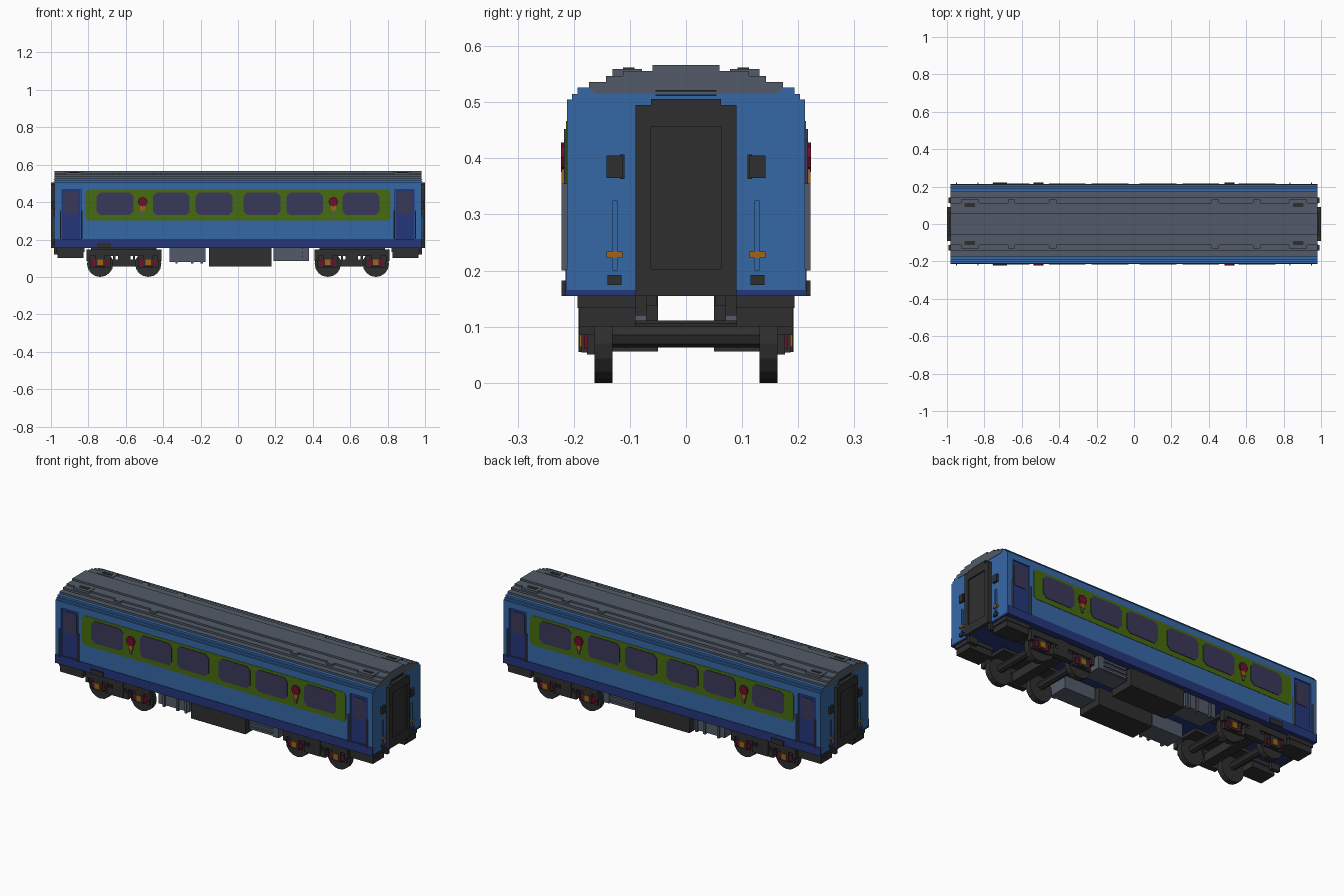
import bpy, bmesh, math
from mathutils import Matrix, Vector

cube = bpy.data.objects.get("Cube")
if cube:
    bpy.data.objects.remove(cube, do_unlink=True)


def material(name, rgb):
    lin = [(c / 255 / 12.92) if c < 11 else ((c / 255 + 0.055) / 1.055) ** 2.4 for c in rgb]
    m = bpy.data.materials.new(name)
    m.use_nodes = True
    m.diffuse_color = (*lin, 1)
    m.node_tree.nodes["Principled BSDF"].inputs["Base Color"].default_value = (*lin, 1)
    return m


BLUE = material("coach blue", (54, 104, 166))
NAVY = material("navy", (36, 54, 122))
GREY = material("roof grey", (82, 91, 104))
DARK = material("charcoal", (47, 47, 47))
GREEN = material("window band green", (70, 108, 16))
GLASS = material("tinted glass", (58, 56, 90))
RED = material("dark red", (112, 14, 42))
ORANGE = material("amber", (165, 98, 24))


def finish(name, bm, mat):
    bmesh.ops.recalc_face_normals(bm, faces=bm.faces)
    me = bpy.data.meshes.new(name)
    bm.to_mesh(me)
    bm.free()
    me.materials.append(mat)
    ob = bpy.data.objects.new(name, me)
    bpy.context.collection.objects.link(ob)
    return ob


def boxes(name, mat, items, mx=False, my=False):
    """Boxes given as (x0, x1, y0, y1, z0, z1), optionally mirrored in x and y."""
    bm = bmesh.new()
    for x0, x1, y0, y1, z0, z1 in items:
        for sx in ((1, -1) if mx else (1,)):
            for sy in ((1, -1) if my else (1,)):
                c = Vector((sx * (x0 + x1) / 2, sy * (y0 + y1) / 2, (z0 + z1) / 2))
                s = Matrix.Diagonal((x1 - x0, y1 - y0, z1 - z0, 1))
                bmesh.ops.create_cube(bm, size=1, matrix=Matrix.Translation(c) @ s)
    return finish(name, bm, mat)


def prism(bm, pts, offset):
    face = bm.faces.new([bm.verts.new(p) for p in pts])
    ext = bmesh.ops.extrude_face_region(bm, geom=[face])
    verts = [v for v in ext["geom"] if isinstance(v, bmesh.types.BMVert)]
    bmesh.ops.translate(bm, verts=verts, vec=offset)


def long_profile(name, mat, half, length):
    """Extrude a mirrored (y, z) cross-section along x."""
    bm = bmesh.new()
    pts = half + [(-y, z) for y, z in reversed(half)]
    prism(bm, [(-length / 2, y, z) for y, z in pts], (length, 0, 0))
    return finish(name, bm, mat)


def side_plates(name, mat, rects, y0, y1, cut):
    """Plates with clipped corners on both long sides; rects are (x0, x1, z0, z1)."""
    bm = bmesh.new()
    for x0, x1, z0, z1 in rects:
        outline = [(x0 + cut, z0), (x1 - cut, z0), (x1, z0 + cut), (x1, z1 - cut),
                   (x1 - cut, z1), (x0 + cut, z1), (x0, z1 - cut), (x0, z0 + cut)]
        for s in (1, -1):
            prism(bm, [(x, s * y0, z) for x, z in outline], (0, s * (y1 - y0), 0))
    return finish(name, bm, mat)


def cylinders(name, mat, centres, radius, depth, sides=16):
    bm = bmesh.new()
    for c in centres:
        bmesh.ops.create_cone(bm, cap_ends=True, segments=sides, radius1=radius, radius2=radius,
                              depth=depth, matrix=Matrix.Translation(c) @ Matrix.Rotation(math.pi / 2, 4, "X"))
    return finish(name, bm, mat)


# Body shell with stepped shoulders
body = long_profile("body_shell", BLUE, [(0.212, 0.165), (0.212, 0.505), (0.203, 0.505), (0.203, 0.515),
                                         (0.193, 0.515), (0.193, 0.526)], 1.96)
# Door recesses cut into the four corners
cutter = boxes("door_cutter", NAVY, [(0.84, 0.945, 0.203, 0.25, 0.16, 0.47)], True, True)
cutter.hide_render = True
mod = body.modifiers.new("door recesses", "BOOLEAN")
mod.operation, mod.object, mod.solver = "DIFFERENCE", cutter, "EXACT"
bpy.context.view_layer.objects.active = body
bpy.ops.object.modifier_apply(modifier=mod.name)
bpy.data.objects.remove(cutter, do_unlink=True)

# Stepped roof
long_profile("roof", GREY, [(0.16, 0.515), (0.173, 0.525), (0.173, 0.536), (0.143, 0.536), (0.143, 0.547),
                            (0.112, 0.547), (0.112, 0.556), (0.06, 0.556), (0.06, 0.566)], 1.964)
boxes("roof_vents", GREY, [(0.83, 0.925, 0.078, 0.131, 0.53, 0.559)], True, True)
boxes("roof_vent_grilles", DARK, [(0.85, 0.905, 0.092, 0.112, 0.55, 0.562)], True, True)
boxes("roof_brackets", GREY, [(0.415, 0.455, 0.11, 0.131, 0.53, 0.556),
                              (0.635, 0.675, 0.11, 0.131, 0.53, 0.556)], True, True)

# Floor and side sills
boxes("floor", NAVY, [(-0.98, 0.98, -0.212, 0.212, 0.155, 0.166)])
boxes("side_sill", NAVY, [(-0.98, 0.98, 0.205, 0.215, 0.155, 0.203)], my=True)

# Doors, with windows and handrails
boxes("doors", NAVY, [(0.841, 0.944, 0.195, 0.205, 0.16, 0.47)], True, True)
side_plates("door_windows", GLASS, [(s * 0.892 - 0.04, s * 0.892 + 0.04, 0.335, 0.455) for s in (1, -1)],
            0.2, 0.208, 0.012)
boxes("door_handrails", GREY, [(0.832, 0.838, 0.21, 0.222, 0.2, 0.355),
                               (0.947, 0.953, 0.21, 0.222, 0.2, 0.355)], True, True)

# Window band and six windows per side
side_plates("window_band", GREEN, [(-0.815, 0.815, 0.302, 0.467)], 0.209, 0.214, 0.015)
side_plates("windows", GLASS, [(s * c - 0.098, s * c + 0.098, 0.33, 0.452)
                               for c in (0.658, 0.357, 0.128) for s in (1, -1)], 0.21, 0.217, 0.02)

# Side lamps: red heads on amber stems
lamp_x = (-0.51, 0.51)
cylinders("side_lamp_heads", RED, [(x, s * 0.215, 0.402) for x in lamp_x for s in (1, -1)], 0.026, 0.016, 8)
boxes("side_lamp_stems", ORANGE, [(0.497, 0.523, 0.21, 0.222, 0.355, 0.382)], True, True)
boxes("side_lamp_tips", GREY, [(0.504, 0.516, 0.21, 0.221, 0.33, 0.355)], True, True)
boxes("side_steps", DARK, [(-0.755, -0.68, 0.2, 0.222, 0.155, 0.182)], my=True)

# Gangway at each end: recessed door inside a raised frame
boxes("gangway_frames", DARK, [(0.975, 0.993, -0.09, 0.09, 0.155, 0.495),
                               (0.99, 1.0, 0.062, 0.09, 0.155, 0.495),
                               (0.99, 1.0, -0.09, -0.062, 0.155, 0.495),
                               (0.99, 1.0, -0.062, 0.062, 0.457, 0.495),
                               (0.99, 1.0, -0.062, 0.062, 0.155, 0.203),
                               (0.975, 1.0, -0.062, 0.062, 0.49, 0.506)], True)
boxes("gangway_trim", DARK, [(0.975, 0.986, -0.054, 0.054, z, z + 0.003) for z in (0.511, 0.519)], True)

# End fittings
boxes("end_sockets", DARK, [(0.975, 0.992, 0.113, 0.142, 0.365, 0.405),
                            (0.975, 0.985, 0.11, 0.118, 0.363, 0.407),
                            (0.975, 0.992, 0.115, 0.14, 0.174, 0.192)], True, True)
boxes("end_handrails", BLUE, [(0.975, 0.988, 0.122, 0.131, 0.2, 0.325)], True, True)
boxes("end_markers", ORANGE, [(0.975, 0.99, 0.113, 0.142, 0.222, 0.234)], True, True)

# Boxes under the ends and couplings
boxes("end_underframe_boxes", DARK, [(0.82, 0.972, 0.085, 0.193, 0.133, 0.156),
                                     (0.826, 0.966, 0.09, 0.19, 0.1, 0.135),
                                     (0.93, 0.985, 0.07, 0.09, 0.12, 0.156)], True, True)

# Central equipment boxes
boxes("battery_boxes", DARK, [(-0.155, 0.18, 0.05, 0.192, 0.056, 0.156)], my=True)
boxes("left_tanks", GREY, [(0.345, 0.38, 0.07, 0.185, 0.085, 0.156),
                           (0.19, 0.345, 0.07, 0.175, 0.085, 0.156)]
      + [(0.2, 0.345, 0.17, 0.183, z, z + 0.012) for z in (0.088, 0.112, 0.136)], my=True)
boxes("right_cabinets", GREY, [(-0.365, -0.175, 0.07, 0.18, 0.08, 0.156)]
      + [(x, x + 0.012, 0.17, 0.188, 0.072, 0.15) for x in (-0.335, -0.25, -0.2)], my=True)

# Two bogies with two axles each
axles = [s * x for x in (0.48, 0.737) for s in (1, -1)]
cylinders("wheels", DARK, [(x, s * 0.147, 0.07) for x in axles for s in (1, -1)], 0.07, 0.032)
cylinders("axles", DARK, [(x, 0, 0.085) for x in axles], 0.022, 0.36, 8)
boxes("bogie_frames", DARK, [(0.41, 0.81, 0.162, 0.19, 0.112, 0.146),
                             (0.435, 0.785, 0.052, 0.18, 0.138, 0.156),
                             (0.545, 0.672, 0.16, 0.19, 0.055, 0.092),
                             (0.575, 0.642, 0.16, 0.192, 0.055, 0.15),
                             (0.55, 0.562, 0.162, 0.186, 0.06, 0.13),
                             (0.655, 0.667, 0.162, 0.186, 0.06, 0.13),
                             (0.425, 0.535, 0.162, 0.176, 0.05, 0.115),
                             (0.682, 0.792, 0.162, 0.176, 0.05, 0.115),
                             (0.41, 0.43, 0.162, 0.19, 0.085, 0.13),
                             (0.79, 0.81, 0.162, 0.19, 0.085, 0.13)], True, True)
boxes("bogie_crossbeams", DARK, [(0.58, 0.637, -0.165, 0.165, 0.063, 0.111)], True)
boxes("axle_box_springs", RED, [(x + d - 0.01, x + d + 0.01, 0.17, 0.182, 0.06, 0.094)
                                for x in (0.48, 0.737) for d in (-0.034, 0.034)], True, True)
boxes("axle_boxes", DARK, [(x - 0.026, x + 0.026, 0.17, 0.186, 0.054, 0.112) for x in (0.48, 0.737)], True, True)
boxes("axle_box_covers", ORANGE, [(x - 0.015, x + 0.015, 0.18, 0.19, 0.064, 0.094)
                                  for x in (0.48, 0.737)], True, True)
